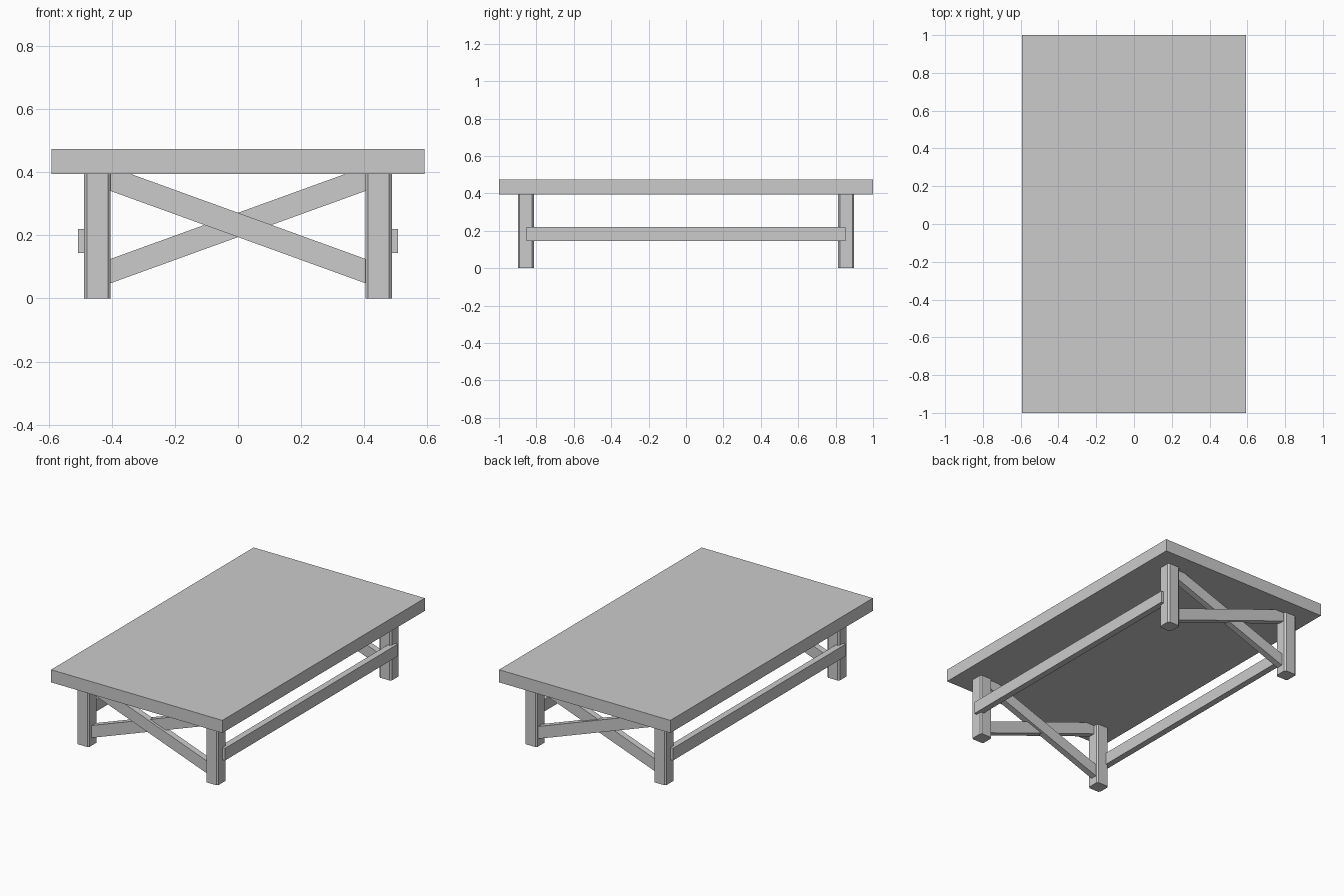
import bpy
import bmesh
import math
from mathutils import Matrix, Vector

if "Cube" in bpy.data.objects:
    bpy.data.objects.remove(bpy.data.objects["Cube"])


def box(name, center, size, angle_y=0.0):
    bm = bmesh.new()
    bmesh.ops.create_cube(bm, size=1.0)
    bm.transform(Matrix.Translation(Vector(center))
                 @ Matrix.Rotation(angle_y, 4, 'Y')
                 @ Matrix.Diagonal((*size, 1.0)))
    mesh = bpy.data.meshes.new(name)
    bm.to_mesh(mesh)
    bm.free()
    obj = bpy.data.objects.new(name, mesh)
    bpy.context.collection.objects.link(obj)
    return obj


def leg(name, x, y, w, h, chamfer):
    # Square post with its four vertical edges chamfered
    obj = box(name, (x, y, h / 2), (w, w, h))
    bm = bmesh.new()
    bm.from_mesh(obj.data)
    uprights = [e for e in bm.edges
                if abs(e.verts[0].co.z - e.verts[1].co.z) > h / 2]
    bmesh.ops.bevel(bm, geom=uprights, offset=chamfer, segments=1,
                    affect='EDGES')
    bm.to_mesh(obj.data)
    bm.free()


LEG_X, LEG_Y, LEG_W, LEG_H = 0.446, 0.856, 0.085, 0.396

# Thick slab top
box("table_top", (0, 0, 0.4345), (1.184, 2.0, 0.079))

for sx, side in ((-1, "left"), (1, "right")):
    # Legs
    for sy, end in ((-1, "front"), (1, "back")):
        leg(f"{end}_{side}_leg", sx * LEG_X, sy * LEG_Y, LEG_W, LEG_H, 0.009)
    # Long side rail, standing slightly proud of the legs
    box(f"{side}_rail", (sx * 0.487, 0, 0.182), (0.04, 1.706, 0.076))

# Crossed braces at each end, one half-lapped just outside the other
tilt = math.radians(19.9)
for sy, end in ((-1, "front"), (1, "back")):
    for s, layer in ((1, "outer"), (-1, "inner")):
        y = sy * (LEG_Y + s * 0.008)
        box(f"{end}_{layer}_brace", (0, y, 0.233),
            (0.86 / math.cos(tilt), 0.04, 0.0725), s * tilt)
